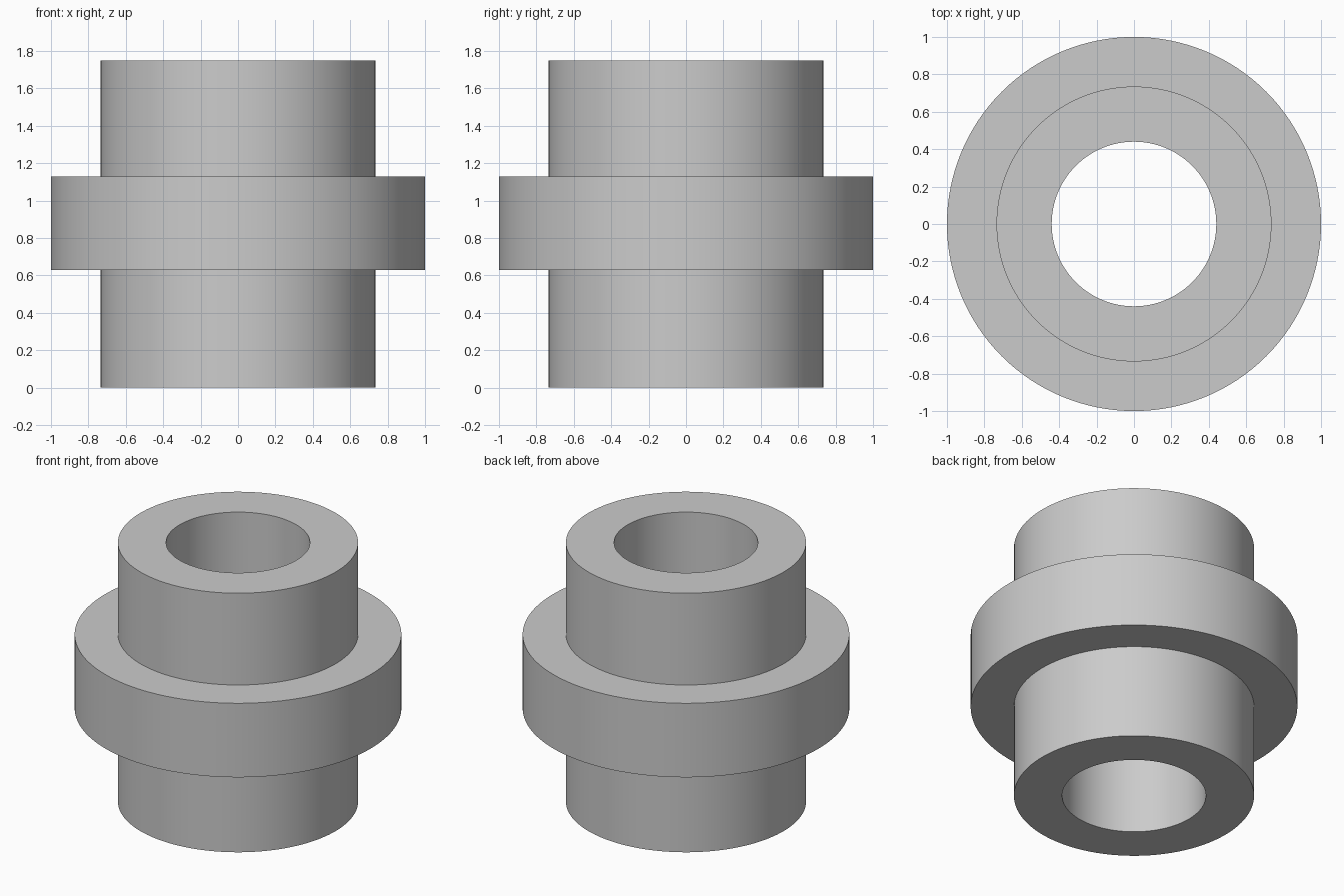
import bpy
import bmesh
import math

cube = bpy.data.objects.get("Cube")
if cube:
    bpy.data.objects.remove(cube, do_unlink=True)

# Plain grey material
grey = bpy.data.materials.new("plain grey")
grey.use_nodes = True
colour = (0.6, 0.6, 0.6, 1)
grey.diffuse_color = colour
grey.node_tree.nodes["Principled BSDF"].inputs["Base Color"].default_value = colour

SEGMENTS = 128
BORE, SLEEVE, FLANGE = 0.44, 0.735, 1.0
HEIGHT, FLANGE_LOW, FLANGE_HIGH = 1.75, 0.63, 1.13

# Closed half-section of the bushing: bore, sleeve and middle flange
section = [
    (BORE, 0), (SLEEVE, 0),
    (SLEEVE, FLANGE_LOW), (FLANGE, FLANGE_LOW),
    (FLANGE, FLANGE_HIGH), (SLEEVE, FLANGE_HIGH),
    (SLEEVE, HEIGHT), (BORE, HEIGHT),
]

# Spin the section round the z axis
bm = bmesh.new()
verts = [bm.verts.new((r, 0, z)) for r, z in section]
edges = [bm.edges.new((a, b)) for a, b in zip(verts, verts[1:] + verts[:1])]
bmesh.ops.spin(bm, geom=verts + edges, cent=(0, 0, 0), axis=(0, 0, 1),
               angle=math.tau, steps=SEGMENTS, use_merge=True)
bmesh.ops.remove_doubles(bm, verts=bm.verts, dist=0.0001)
bmesh.ops.recalc_face_normals(bm, faces=bm.faces)
mesh = bpy.data.meshes.new("flanged_bushing")
bm.to_mesh(mesh)
bm.free()
mesh.materials.append(grey)

bushing = bpy.data.objects.new("flanged_bushing", mesh)
bpy.context.collection.objects.link(bushing)

# Smooth round walls with crisp rims
bpy.ops.object.select_all(action='DESELECT')
bushing.select_set(True)
bpy.context.view_layer.objects.active = bushing
bpy.ops.object.shade_smooth_by_angle(angle=math.radians(30))
